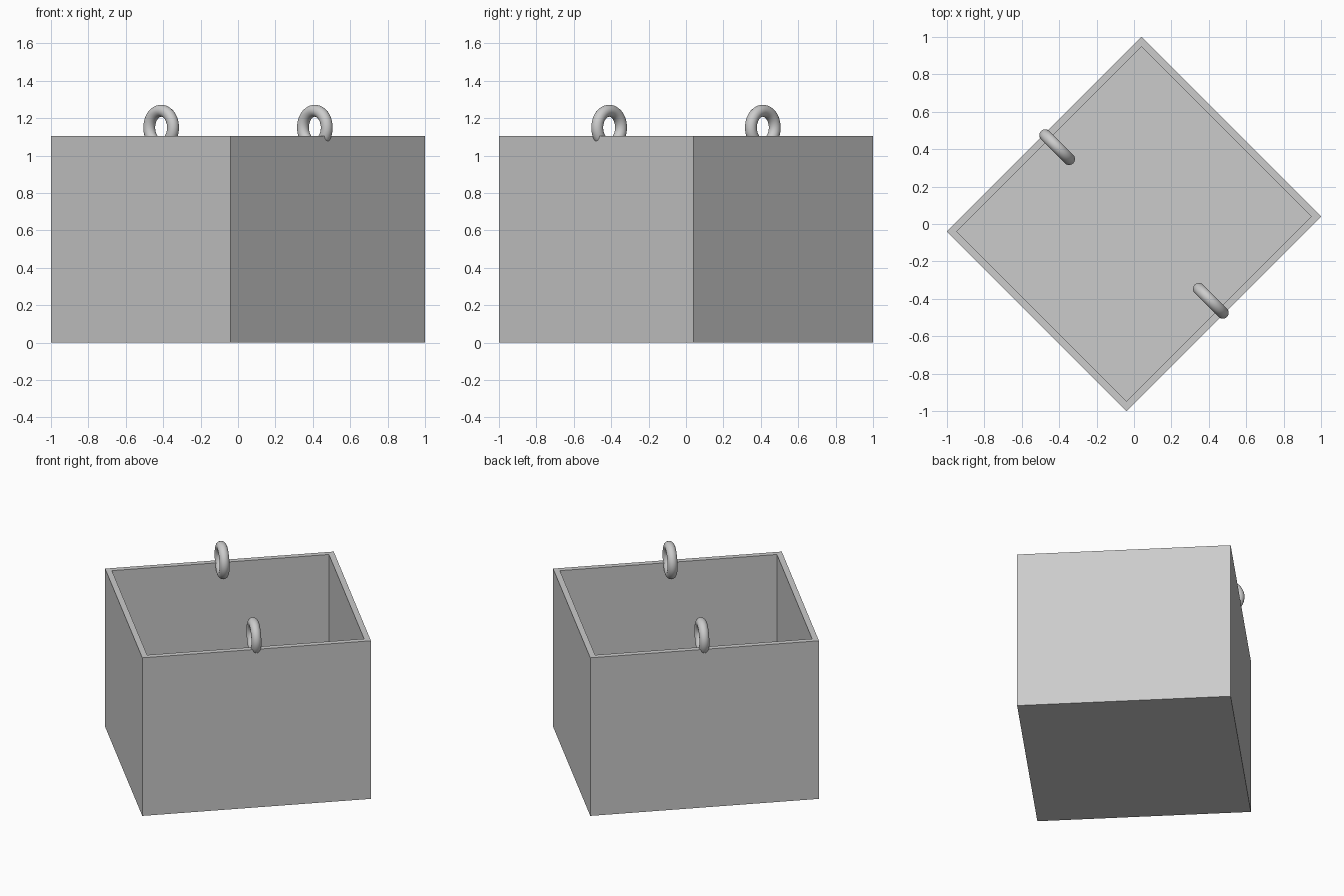
import bpy, bmesh
from math import pi, sqrt
from mathutils import Matrix

cube = bpy.data.objects.get("Cube")
if cube:
    bpy.data.objects.remove(cube, do_unlink=True)

LENGTH, DEPTH, HEIGHT, WALL = 1.471, 1.358, 1.105, 0.053
TURN = Matrix.Rotation(pi / 4, 4, 'Z')

grey = bpy.data.materials.new("plain grey")
grey.use_nodes = True
grey.diffuse_color = (0.6, 0.6, 0.6, 1)
grey.node_tree.nodes["Principled BSDF"].inputs["Base Color"].default_value = (0.6, 0.6, 0.6, 1)


# Open box: a block whose top is inset and pushed down to the floor
def make_box():
    bm = bmesh.new()
    bmesh.ops.create_cube(bm, size=1)
    bmesh.ops.scale(bm, vec=(LENGTH, DEPTH, HEIGHT), verts=bm.verts)
    bmesh.ops.translate(bm, vec=(0, 0, HEIGHT / 2), verts=bm.verts)
    bm.faces.ensure_lookup_table()
    top = max(bm.faces, key=lambda f: f.calc_center_median().z)
    bmesh.ops.inset_region(bm, faces=[top], thickness=WALL)
    pit = bmesh.ops.extrude_discrete_faces(bm, faces=[top])["faces"][0]
    bmesh.ops.translate(bm, vec=(0, 0, WALL - HEIGHT), verts=pit.verts)
    bmesh.ops.transform(bm, matrix=TURN, verts=bm.verts)
    bmesh.ops.recalc_face_normals(bm, faces=bm.faces)
    mesh = bpy.data.meshes.new("open_box")
    bm.to_mesh(mesh)
    bm.free()
    mesh.materials.append(grey)
    box = bpy.data.objects.new("open_box", mesh)
    bpy.context.collection.objects.link(box)


# Lifting ring standing across the middle of a long wall
def make_ring(name, side):
    bpy.ops.mesh.primitive_torus_add(
        major_radius=0.09, minor_radius=0.032, major_segments=48, minor_segments=20)
    ring = bpy.context.object
    ring.name = name
    ring.data.transform(TURN @ Matrix.Translation((0, side * 0.581, 1.15))
                        @ Matrix.Rotation(pi / 2, 4, 'Y'))
    ring.data.materials.append(grey)
    bpy.ops.object.shade_smooth()


make_box()
make_ring("back_ring", 1)
make_ring("front_ring", -1)
